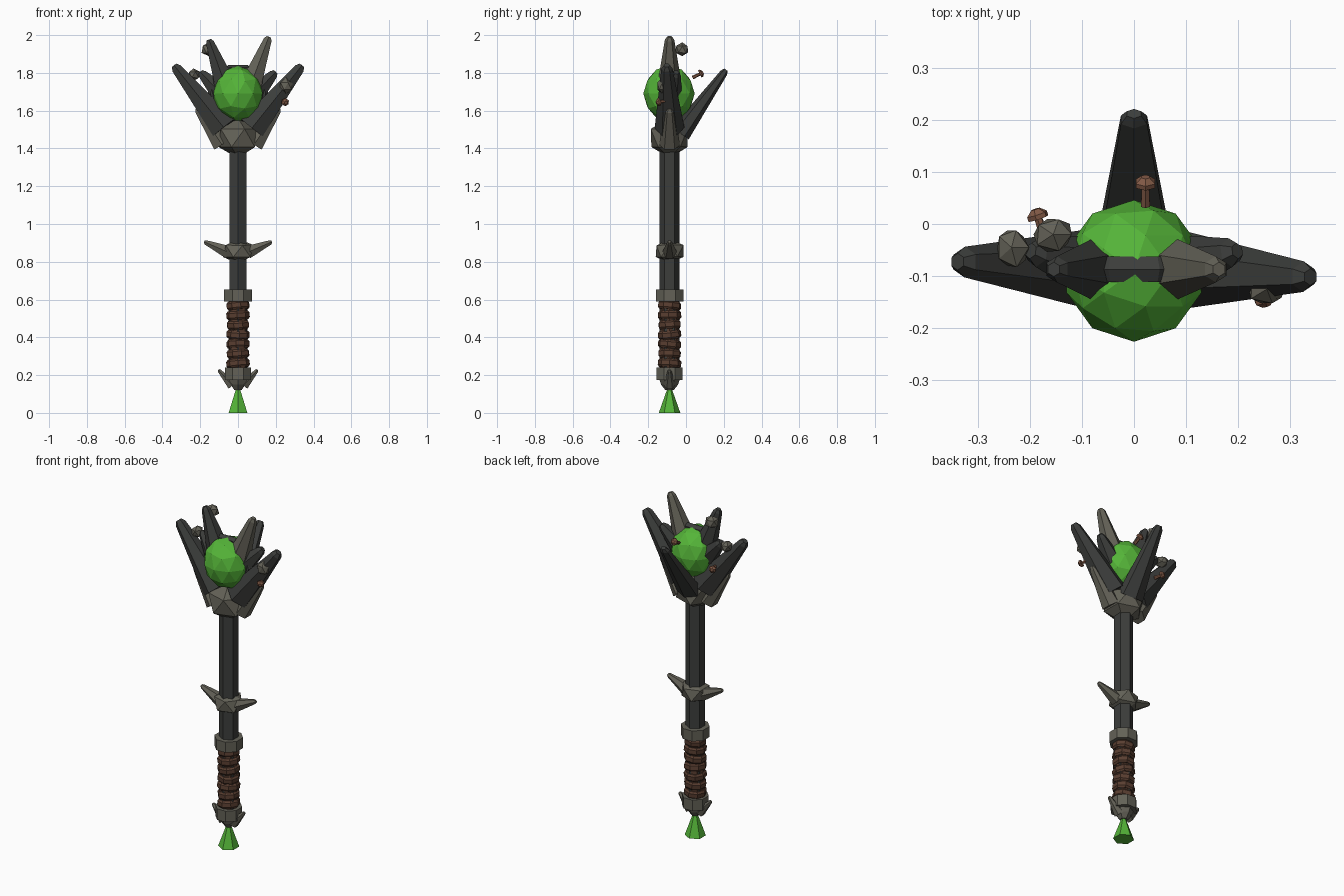
import bpy, bmesh, math, random
from mathutils import Vector, Matrix

if "Cube" in bpy.data.objects:
    bpy.data.objects.remove(bpy.data.objects["Cube"])

random.seed(4)
CY = -0.087  # staff axis in y


def material(name, rgb):
    m = bpy.data.materials.new(name)
    m.diffuse_color = (*rgb, 1)
    m.use_nodes = True
    m.node_tree.nodes["Principled BSDF"].inputs["Base Color"].default_value = m.diffuse_color
    return m


STONE = material("stone", (0.125, 0.12, 0.095))
DARK = material("dark_stone", (0.045, 0.047, 0.044))
LEATHER = material("leather", (0.10, 0.048, 0.03))
GREEN = material("green_crystal", (0.09, 0.46, 0.04))
FUNGUS = material("mushroom_brown", (0.22, 0.10, 0.06))


def finish(name, bm, mat):
    bmesh.ops.recalc_face_normals(bm, faces=bm.faces)
    me = bpy.data.meshes.new(name)
    bm.to_mesh(me)
    bm.free()
    me.materials.append(mat)
    ob = bpy.data.objects.new(name, me)
    bpy.context.collection.objects.link(ob)
    return ob


def tube(name, path, mat, sides=6, squash=1.0, spin=0.0):
    """Faceted loft through (x, y, z, radius) stations; squash scales depth."""
    bm = bmesh.new()
    pts = [Vector(p[:3]) for p in path]
    d = (pts[-1] - pts[0]).normalized()
    u = Vector((0, 1, 0))
    u = (u - d * u.dot(d)).normalized()
    v = d.cross(u)
    rings = []
    for p, s in zip(pts, path):
        ring = []
        for i in range(sides):
            a = spin + math.tau * i / sides
            ring.append(bm.verts.new(p + s[3] * (u * math.cos(a) * squash + v * math.sin(a))))
        rings.append(ring)
    for a, b in zip(rings, rings[1:]):
        for i in range(sides):
            j = (i + 1) % sides
            bm.faces.new((a[i], a[j], b[j], b[i]))
    bm.faces.new(rings[0])
    bm.faces.new(rings[-1])
    return finish(name, bm, mat)


def post(name, profile, mat, sides=6, spin=0.0):
    """Upright piece on the staff axis from (radius, z) pairs."""
    return tube(name, [(0, CY, z, r) for r, z in profile], mat, sides, 1, spin)


def rock(name, loc, size, mat, sub=1, jitter=0.0):
    bm = bmesh.new()
    bmesh.ops.create_icosphere(bm, subdivisions=sub, radius=1)
    for v in bm.verts:
        v.co *= 1 + random.uniform(-jitter, jitter)
        v.co = Vector(v.co[i] * size[i] + loc[i] for i in range(3))
    return finish(name, bm, mat)


def claw(name, base, tip, r0, r1, mat, squash=1.0):
    """Blunt tapered spike with a small chamfer at the tip."""
    b, t = Vector(base), Vector(tip)
    end = t + (t - b).normalized() * r1 * 0.7
    return tube(name, [(*b, r0), (*t, r1), (*end, r1 * 0.55)], mat, 6, squash)


# Pommel: crystal, stone lump, collar
post("pommel_crystal", [(0.057, 0), (0.004, 0.15)], GREEN)
post("pommel_lump", [(0.022, 0.12), (0.045, 0.15), (0.055, 0.18)], STONE)
post("pommel_collar", [(0.074, 0.175), (0.074, 0.24)], STONE, 8, math.pi / 8)

# Shaft and wrapped grip
post("shaft", [(0.052, 0.2), (0.052, 1.42)], DARK, 6)
post("grip_core", [(0.051, 0.23), (0.051, 0.6)], LEATHER, 8)
for k in range(7):
    z = 0.262 + k * 0.051
    wrap = post(f"grip_wrap_{k}", [(0.054, -0.022), (0.062, -0.012), (0.062, 0.012), (0.054, 0.022)],
                LEATHER, 8, k * 0.3)
    wrap.data.transform(Matrix.Translation((0, CY, z))
                        @ Matrix.Rotation(random.uniform(-0.12, 0.12), 4, 'X')
                        @ Matrix.Rotation(random.uniform(-0.12, 0.12), 4, 'Y')
                        @ Matrix.Translation((0, -CY, 0)))
post("grip_collar", [(0.079, 0.59), (0.079, 0.652)], STONE, 8, math.pi / 8)

# Stone knot on the shaft and stone cup below the orb
rock("shaft_knot", (0, CY, 0.857), (0.087, 0.083, 0.068), STONE, 1, 0.06)
rock("head_cup", (0, CY, 1.455), (0.122, 0.113, 0.105), STONE, 1, 0.04)

# Orb and the dark ring holding it
rock("orb", (0, -0.09, 1.69), (0.136, 0.136, 0.149), GREEN, 2)
bpy.ops.mesh.primitive_torus_add(major_segments=10, minor_segments=6, major_radius=0.132,
                                 minor_radius=0.028, location=(0, CY, 1.69),
                                 rotation=(math.pi / 2, 0, 0))
ring = bpy.context.object
ring.name = "orb_ring"
ring.data.materials.append(DARK)
for p in ring.data.polygons:
    p.use_smooth = False

# Paired claws, left and right
for side, s in (("left", -1), ("right", 1)):
    ty = CY - s * 0.014
    claw(f"pommel_claw_{side}", (s * 0.03, CY, 0.145), (s * 0.098, CY, 0.222), 0.03, 0.011, STONE)
    claw(f"knot_spike_{side}", (s * 0.05, CY, 0.85), (s * 0.17, CY, 0.902), 0.04, 0.014, STONE)
    claw(f"low_claw_{side}", (s * 0.085, CY, 1.42), (s * 0.205, CY, 1.6), 0.055, 0.026, STONE)
    claw(f"big_claw_{side}", (s * 0.075, CY, 1.51), (s * 0.325, ty, 1.823), 0.083, 0.031, DARK, 0.95)
    claw(f"inner_claw_{side}", (s * 0.09, -0.08, 1.69), (s * 0.185, -0.055, 1.79), 0.06, 0.028, DARK)
    claw(f"top_claw_{side}", (s * 0.065, CY, 1.73), (s * (0.157 if s > 0 else 0.148), CY, 1.975 if s > 0 else 1.96),
         0.066, 0.025, STONE if s > 0 else DARK)

# Rear claw
claw("back_claw", (0, -0.03, 1.48), (0, 0.2, 1.80), 0.078, 0.029, DARK, 0.7)

# Rocks stuck to the claws
rock("rock_upper_left", (-0.155, -0.02, 1.925), (0.04, 0.036, 0.04), STONE, 1, 0.1)
rock("rock_left", (-0.235, -0.045, 1.79), (0.034, 0.042, 0.034), STONE, 1, 0.1)
rock("rock_right", (0.255, -0.125, 1.73), (0.042, 0.035, 0.045), STONE, 1, 0.1)

# Mushrooms growing from the orb and the right claw
for name, base, d in (("back_mushroom", (0.022, 0.035, 1.775), (0, 0.9, 0.45)),
                      ("side_mushroom", (0.235, -0.10, 1.655), (0.3, -0.9, -0.2)),
                      ("left_mushroom", (-0.17, -0.03, 1.66), (-0.3, 0.9, 0.1))):
    b, d = Vector(base), Vector(d).normalized()
    st = [(0, 0.010), (0.042, 0.008), (0.043, 0.021), (0.052, 0.021), (0.062, 0.009)]
    tube(name, [(*(b + d * t), r) for t, r in st], FUNGUS)
